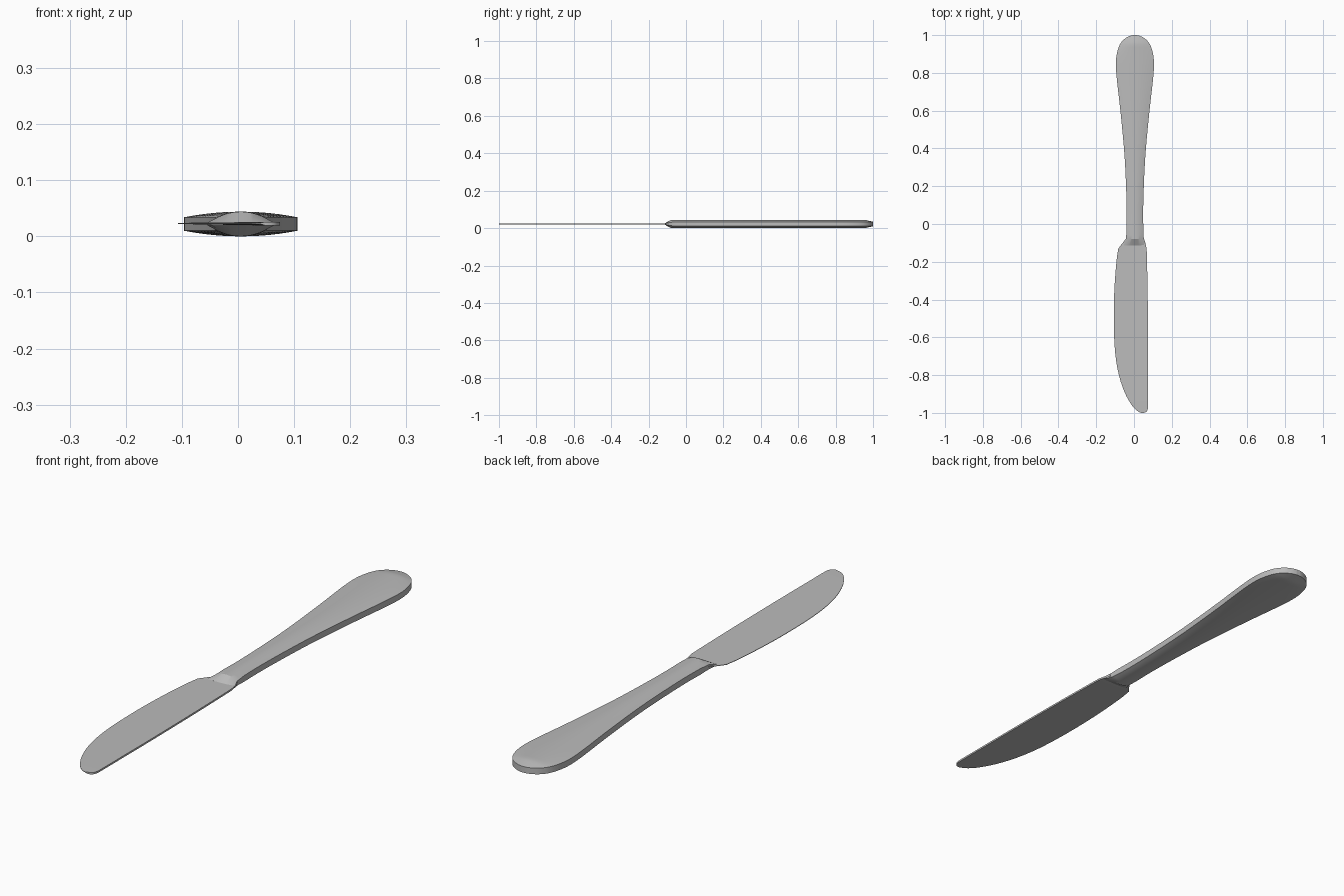
import bpy, bmesh, math
from mathutils import Vector

if "Cube" in bpy.data.objects:
    bpy.data.objects.remove(bpy.data.objects["Cube"], do_unlink=True)

MID_Z = 0.022

steel = bpy.data.materials.new("brushed_steel")
steel.use_nodes = True
steel.diffuse_color = (0.5, 0.5, 0.5, 1)
steel.node_tree.nodes["Principled BSDF"].inputs["Base Color"].default_value = (0.5, 0.5, 0.5, 1)


def smooth(points, steps=3):
    """Curve through the stations, with extra stations between them."""
    pts = [Vector(p) for p in points]
    out = []
    for i in range(len(pts) - 1):
        a, b, c, d = pts[max(i - 1, 0)], pts[i], pts[i + 1], pts[min(i + 2, len(pts) - 1)]
        for k in range(steps):
            t = k / steps
            out.append(b + (c - a) * (t / 2) + (a - b * 2.5 + c * 2 - d / 2) * t**2
                       + ((b - c) * 1.5 + (d - a) / 2) * t**3)
    return out + [pts[-1]]


def loft(name, rings, angle):
    """Skin a row of closed rings and cap both ends."""
    bm = bmesh.new()
    rows = [[bm.verts.new(p) for p in ring] for ring in rings]
    n = len(rows[0])
    for a, b in zip(rows, rows[1:]):
        for i in range(n):
            bm.faces.new((a[i], a[(i + 1) % n], b[(i + 1) % n], b[i]))
    bm.faces.new(rows[0])
    bm.faces.new(rows[-1])
    bmesh.ops.recalc_face_normals(bm, faces=bm.faces)
    mesh = bpy.data.meshes.new(name)
    bm.to_mesh(mesh)
    bm.free()
    mesh.materials.append(steel)
    obj = bpy.data.objects.new(name, mesh)
    bpy.context.collection.objects.link(obj)
    bpy.ops.object.select_all(action="DESELECT")
    obj.select_set(True)
    bpy.context.view_layer.objects.active = obj
    bpy.ops.object.shade_smooth_by_angle(angle=math.radians(angle))
    return obj


def handle_ring(y, half, crown, wall, cuts=12):
    """Upright side walls with a domed top and bottom."""
    ring = []
    for side in (1, -1):
        for i in range(cuts + 1):
            u = side * (2 * i / cuts - 1)
            z = wall + (crown - wall) * (1 - u * u)
            ring.append((0.005 + half * u, y, MID_Z + side * z))
    return ring


# Handle: y and half width, from the neck to the rounded butt
outline = smooth([(-0.08, 0.047), (0, 0.044), (0.1, 0.044), (0.25, 0.049), (0.4, 0.058),
                  (0.6, 0.077), (0.75, 0.094), (0.84, 0.101), (0.9, 0.096),
                  (0.95, 0.08), (0.98, 0.055), (0.995, 0.028), (1.0, 0.008)])
rings = [handle_ring(-0.115, 0.06, 0.003, 0.002)]  # bolster wedge over the blade
for y, half in outline:
    fade = min(1, max(0, (1 - y) / 0.045))
    neck = min(1, max(0, (y + 0.08) / 0.05))
    rings.append(handle_ring(y, half, 0.012 + 0.01 * fade, 0.009 + 0.003 * neck))
loft("handle", rings, 25)

# Blade: y, cutting edge x, spine x, from the shoulder to the tip
shoulder = [(-0.08, -0.045, 0.054), (-0.1, -0.06, 0.06)]
body = smooth([(-0.13, -0.083, 0.067), (-0.2, -0.093, 0.069), (-0.35, -0.104, 0.072),
               (-0.52, -0.107, 0.074), (-0.68, -0.1, 0.075), (-0.8, -0.08, 0.075),
               (-0.89, -0.05, 0.075), (-0.95, -0.018, 0.075), (-0.98, 0.006, 0.073),
               (-0.995, 0.026, 0.064), (-1.0, 0.04, 0.05)])
blade_rings = []
for y, edge, spine in shoulder + [tuple(p) for p in body]:
    blade_rings.append([(edge, y, MID_Z + 0.002), (spine, y, MID_Z + 0.004),
                        (spine, y, MID_Z - 0.003), (edge, y, MID_Z)])
loft("blade", blade_rings, 25)
